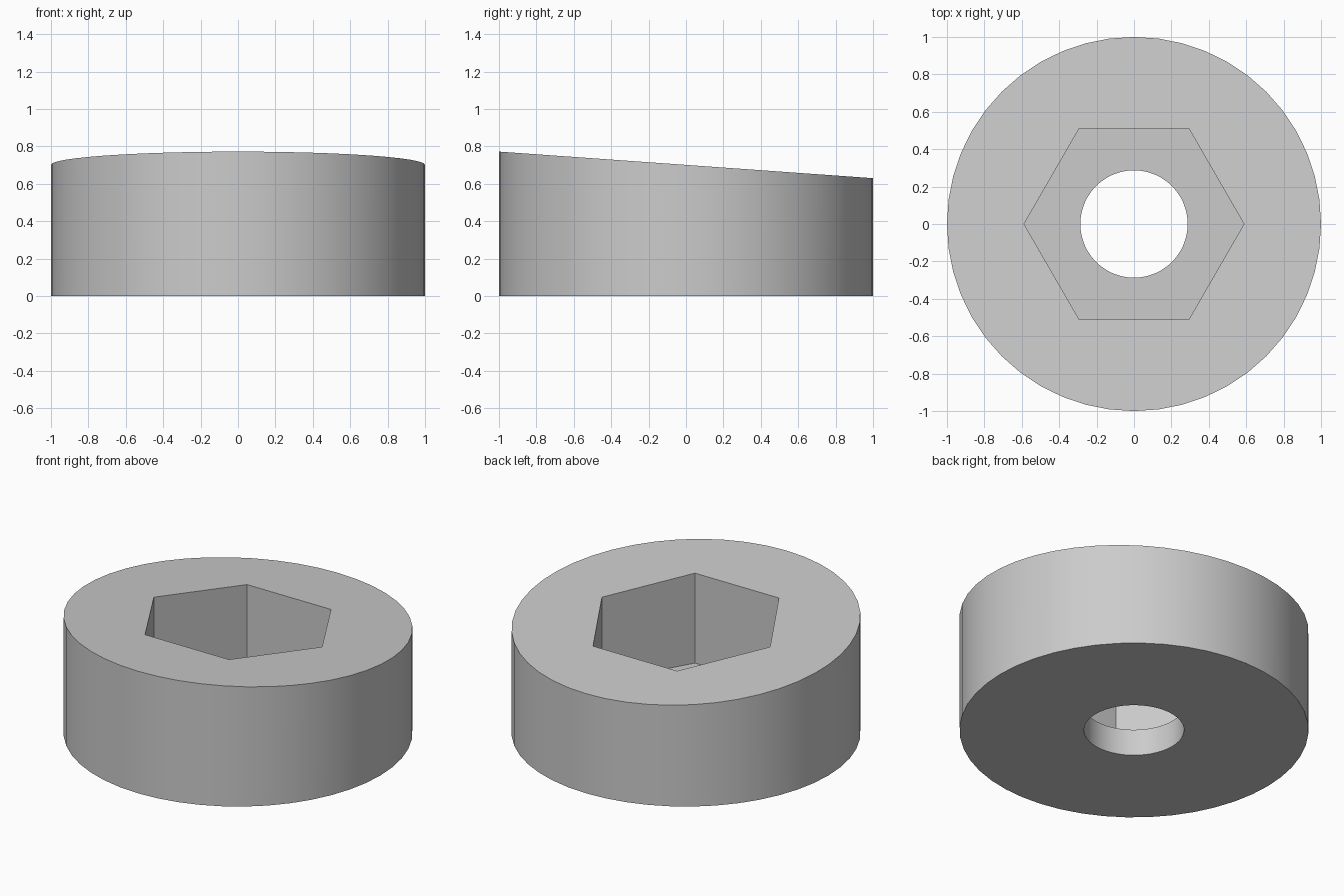
import bpy
import bmesh
from math import cos, sin, pi, radians

cube = bpy.data.objects.get("Cube")
if cube:
    bpy.data.objects.remove(cube)

SEGMENTS = 48
OUTER_R, HOLE_R, HEX_R = 1.0, 0.287, 0.588
FLOOR_Z = 0.168


def circle(radius):
    return lambda a: radius


def hexagon(radius):
    # Distance from the centre to a hexagon side, with corners on the x axis
    return lambda a: radius * cos(pi / 6) / cos(a % (pi / 3) - pi / 6)


def level(z):
    return lambda y: z


def slanted_top(y):
    return 0.701 - 0.071 * y


def add_ring(bm, radius_at, height_at):
    ring = []
    for i in range(SEGMENTS):
        a = 2 * pi * i / SEGMENTS
        x, y = radius_at(a) * cos(a), radius_at(a) * sin(a)
        ring.append(bm.verts.new((x, y, height_at(y))))
    return ring


# Closed chain of rings: underside, outer wall, sloped top, hex socket, floor, hole
bm = bmesh.new()
rings = [add_ring(bm, r, h) for r, h in (
    (circle(HOLE_R), level(0)),
    (circle(OUTER_R), level(0)),
    (circle(OUTER_R), slanted_top),
    (hexagon(HEX_R), slanted_top),
    (hexagon(HEX_R), level(FLOOR_Z)),
    (circle(HOLE_R), level(FLOOR_Z)),
)]
for lower, upper in zip(rings, rings[1:] + rings[:1]):
    for i in range(SEGMENTS):
        j = (i + 1) % SEGMENTS
        bm.faces.new((lower[i], lower[j], upper[j], upper[i]))
bmesh.ops.recalc_face_normals(bm, faces=bm.faces)

mesh = bpy.data.meshes.new("socket_washer")
bm.to_mesh(mesh)
bm.free()
washer = bpy.data.objects.new("socket_washer", mesh)
bpy.context.collection.objects.link(washer)

# Plain grey finish
grey = bpy.data.materials.new("plain_grey")
grey.use_nodes = True
colour = (0.6, 0.6, 0.6, 1)
grey.diffuse_color = colour
grey.node_tree.nodes["Principled BSDF"].inputs["Base Color"].default_value = colour
mesh.materials.append(grey)

# Smooth round walls, crisp rims and socket corners
bpy.context.view_layer.objects.active = washer
washer.select_set(True)
bpy.ops.object.shade_smooth_by_angle(angle=radians(30))
